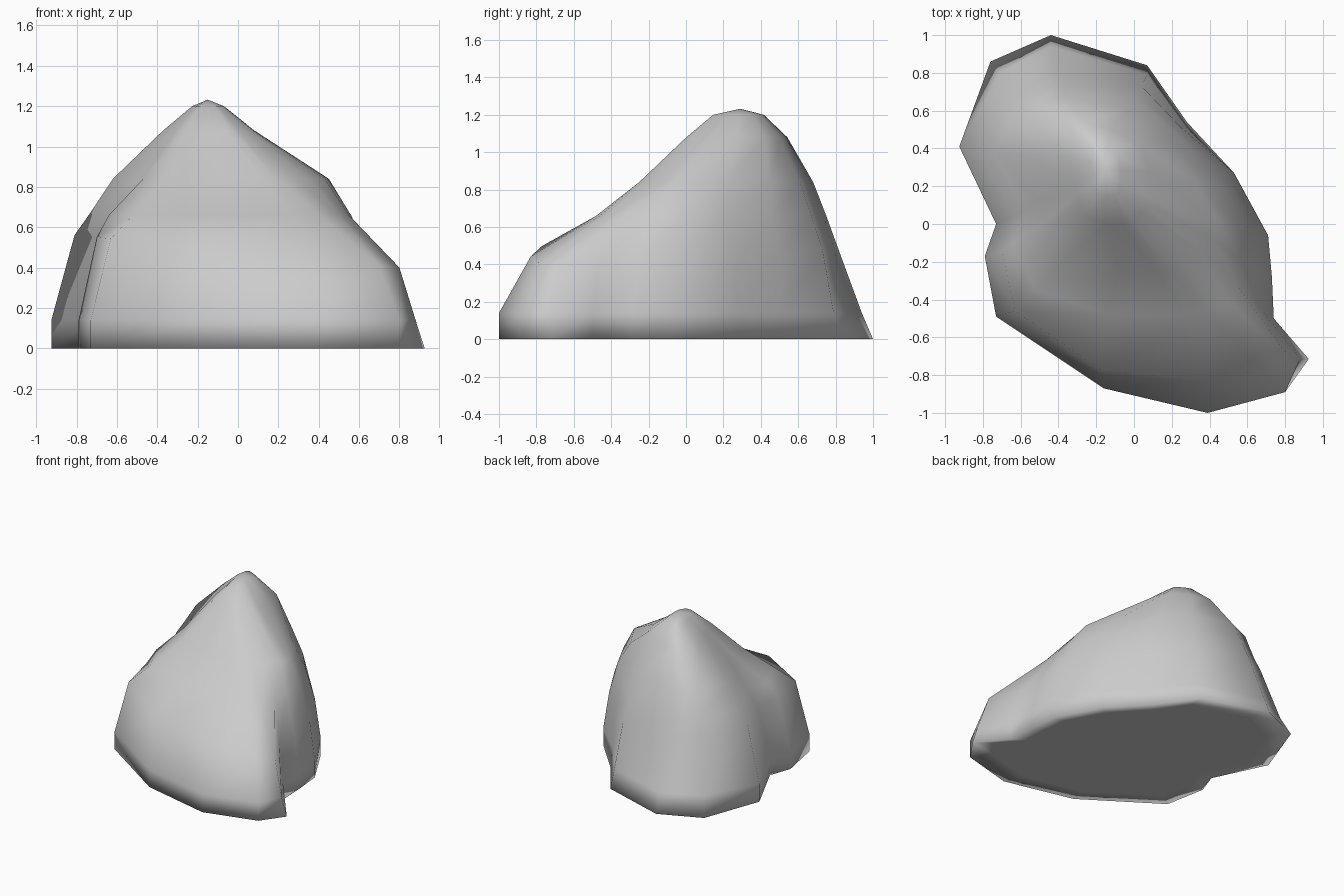
import bpy, bmesh

if "Cube" in bpy.data.objects:
    bpy.data.objects.remove(bpy.data.objects["Cube"])

# Cross-section outlines of the boulder, counterclockwise from the front
base = [(.39, -1), (.80, -.89), (.925, -.715), (.74, -.50), (.73, -.28), (.71, -.06),
        (.53, .27), (.28, .54), (.07, .84), (-.44, 1), (-.76, .86), (-.925, .41),
        (-.73, 0), (-.79, -.17), (-.73, -.49), (-.16, -.87)]
waist = [(.37, -.83), (.70, -.79), (.80, -.68), (.68, -.46), (.67, -.26), (.66, -.05),
         (.48, .27), (.25, .51), (.04, .73), (-.42, .80), (-.61, .70), (-.81, .39),
         (-.64, .04), (-.70, -.14), (-.63, -.46), (-.18, -.77)]
shoulder = [(.28, -.48), (.40, -.46), (.50, -.42), (.55, -.33), (.56, -.19), (.55, -.01),
            (.44, .22), (.24, .46), (.01, .67), (-.40, .75), (-.59, .65), (-.74, .38),
            (-.58, .07), (-.64, -.10), (-.52, -.35), (-.14, -.48)]
upper = [(.12, -.25), (.19, -.25), (.27, -.22), (.36, -.15), (.43, -.08), (.45, 0),
         (.33, .22), (.15, .45), (-.03, .61), (-.38, .68), (-.54, .61), (-.62, .37),
         (-.50, .13), (-.47, .01), (-.36, -.18), (-.08, -.25)]

# Foot leans in at the back; the crown rings are shrunk from the upper outline
foot = [(min(x, .88), y * .94 if y > .5 else y) for x, y in base]
foot[10] = (-.71, .80)
crown = [(.42 * x - .11, .58 * y + .147) for x, y in upper]
crown[6:8] = [(.08, .28), (.04, .42)]
cap = [(-.15 + .35 * (x + .15), .29 + .5 * (y - .29)) for x, y in crown]
sole = [(x * .85, y * .85) for x, y in base]

bm = bmesh.new()


def ring(points, z, tilt=0):
    return [bm.verts.new((x, y, z + tilt * x)) for x, y in points]


# Loft the rings, then close the top and the flat underside
rings = [ring(sole, 0), ring(base, 0), ring(foot, .14), ring(waist, .48, -.1),
         ring(shoulder, .66), ring(upper, .84), ring(crown, 1.08), ring(cap, 1.2)]
n = len(base)
for low, high in zip(rings, rings[1:]):
    for i in range(n):
        j = (i + 1) % n
        bm.faces.new((low[i], low[j], high[j], high[i]))
peak = bm.verts.new((-.15, .29, 1.232))
for i in range(n):
    bm.faces.new((rings[-1][i], rings[-1][(i + 1) % n], peak))
bm.faces.new(rings[0][::-1])
for f in bm.faces:
    f.smooth = True
bmesh.ops.recalc_face_normals(bm, faces=bm.faces[:])

mesh = bpy.data.meshes.new("boulder")
bm.to_mesh(mesh)
bm.free()
boulder = bpy.data.objects.new("boulder", mesh)
bpy.context.collection.objects.link(boulder)
